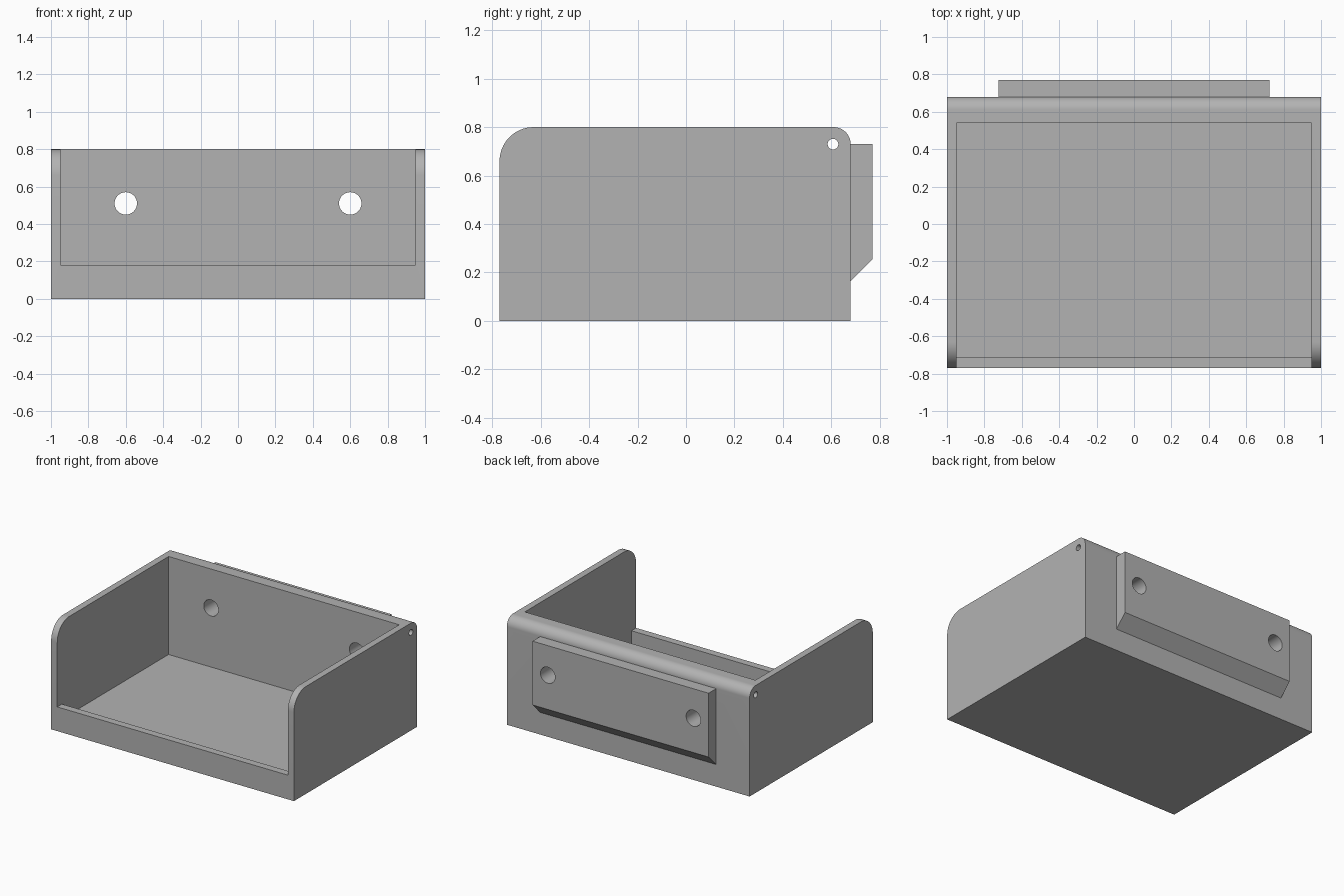
import bpy
from math import cos, sin, radians, pi

default_cube = bpy.data.objects.get("Cube")
if default_cube:
    bpy.data.objects.remove(default_cube, do_unlink=True)

grey = bpy.data.materials.new("plain grey")
grey.use_nodes = True
GREY = (0.45, 0.45, 0.45, 1)
grey.diffuse_color = GREY
grey.node_tree.nodes["Principled BSDF"].inputs["Base Color"].default_value = GREY


def prism(name, profile, half_width):
    """Extrude a (y, z) outline along x, symmetric about x = 0."""
    n = len(profile)
    verts = [(x, y, z) for x in (-half_width, half_width) for y, z in profile]
    faces = [tuple(reversed(range(n))), tuple(range(n, 2 * n))]
    faces += [(i, (i + 1) % n, (i + 1) % n + n, i + n) for i in range(n)]
    mesh = bpy.data.meshes.new(name)
    mesh.from_pydata(verts, [], faces)
    mesh.materials.append(grey)
    obj = bpy.data.objects.new(name, mesh)
    bpy.context.collection.objects.link(obj)
    return obj


def block(name, y0, y1, z0, z1, half_width):
    return prism(name, [(y0, z0), (y1, z0), (y1, z1), (y0, z1)], half_width)


def cylinder(name, radius, depth, location, rotation):
    bpy.ops.mesh.primitive_cylinder_add(vertices=48, radius=radius, depth=depth,
                                        location=location, rotation=rotation)
    obj = bpy.context.object
    obj.name = name
    obj.data.materials.append(grey)
    return obj


def arc(cy, cz, r, start, end, steps=16):
    angles = [radians(start + (end - start) * i / steps) for i in range(steps + 1)]
    return [(cy + r * cos(a), cz + r * sin(a)) for a in angles]


def cut(target, cutters):
    bpy.context.view_layer.objects.active = target
    for cutter in cutters:
        mod = target.modifiers.new("cut", 'BOOLEAN')
        mod.operation = 'DIFFERENCE'
        mod.solver = 'EXACT'
        mod.object = cutter
        bpy.ops.object.modifier_apply(modifier=mod.name)


# Tray body: rounded side outline, hollowed and opened above a front lip
BACK, FRONT, TOP = 0.68, -0.77, 0.8
outline = [(FRONT, 0), (BACK, 0)]
outline += arc(BACK - 0.07, TOP - 0.07, 0.07, 0, 90)
outline += arc(FRONT + 0.14, TOP - 0.14, 0.14, 90, 180)
tray_body = prism("tray_body", outline, 1)

cavity = prism("cavity_cutter", [(FRONT - 0.2, 0.18), (FRONT + 0.055, 0.18),
                                 (FRONT + 0.055, 0.07), (0.54, 0.07),
                                 (0.54, 1), (FRONT - 0.2, 1)], 0.95)

# Rear mounting plate with a sloped underside
mount_plate = prism("mount_plate", [(BACK, 0.165), (0.77, 0.255),
                                    (0.77, 0.73), (BACK, 0.73)], 0.725)

# Screw holes through wall and plate, and a long bore inside the rear top edge
screws = [cylinder("screw_cutter", 0.06, 0.6, (x, 0.65, 0.51), (pi / 2, 0, 0))
          for x in (-0.6, 0.6)]
bore = cylinder("bore_cutter", 0.022, 2.4, (0, 0.607, 0.73), (0, pi / 2, 0))
cut(tray_body, [cavity, bore] + screws)
cut(mount_plate, screws)
for cutter in [cavity, bore] + screws:
    bpy.data.objects.remove(cutter, do_unlink=True)

# Smooth the rounded corners and bores, keep the edges crisp
bpy.ops.object.select_all(action='DESELECT')
for obj in (tray_body, mount_plate):
    obj.select_set(True)
bpy.context.view_layer.objects.active = tray_body
bpy.ops.object.shade_smooth_by_angle(angle=radians(30))
